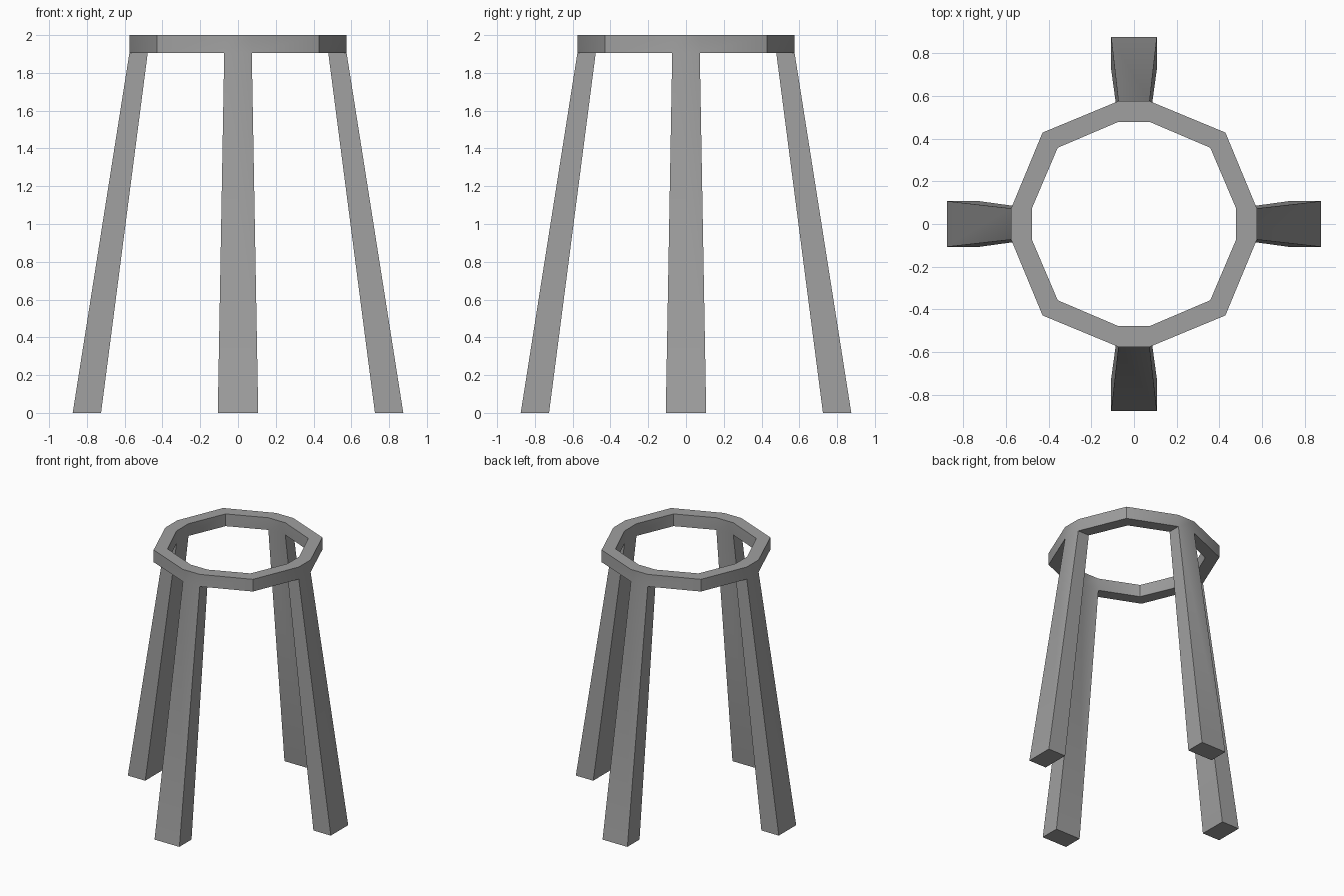
import bpy, bmesh, math
from mathutils import Matrix, Vector

cube = bpy.data.objects.get("Cube")
if cube:
    bpy.data.objects.remove(cube)

TOP, UNDER = 2.0, 1.905      # ring heights
OUTER, INNER = 0.575, 0.478  # ring radii at the flats
FLAT = 0.073                 # half width of the flats over the legs

grey = bpy.data.materials.new("grey")
grey.use_nodes = True
colour = (0.35, 0.35, 0.35, 1)
grey.diffuse_color = colour
grey.node_tree.nodes["Principled BSDF"].inputs["Base Color"].default_value = colour

bm = bmesh.new()


def outline(radius, corner, z):
    """Twelve-sided loop: a flat over each leg and a corner between legs."""
    quarter = [(radius, -FLAT), (radius, FLAT), (corner, corner)]
    return [bm.verts.new(Matrix.Rotation(q * math.pi / 2, 3, "Z") @ Vector((x, y, z)))
            for q in range(4) for x, y in quarter]


# Ring: four loops joined around its cross-section
loops = [outline(OUTER, 0.428, TOP), outline(INNER, 0.357, TOP),
         outline(INNER, 0.357, UNDER), outline(OUTER, 0.428, UNDER)]
leg_tops = []
for k in range(4):
    a, b = loops[k], loops[(k + 1) % 4]
    for i in range(12):
        j = (i + 1) % 12
        face = bm.faces.new((a[i], a[j], b[j], b[i]))
        if k == 2 and i % 3 == 0:
            leg_tops.append(face)

# Legs: extrude the underside flats down to splayed, wider feet
for q, face in enumerate(leg_tops):
    foot = bmesh.ops.extrude_discrete_faces(bm, faces=[face])["faces"][0]
    turn = Matrix.Rotation(q * math.pi / 2, 3, "Z")
    for v in foot.verts:
        local = turn.inverted() @ v.co
        x = 0.875 if local.x > (OUTER + INNER) / 2 else 0.725
        v.co = turn @ Vector((x, math.copysign(0.107, local.y), 0))

bmesh.ops.recalc_face_normals(bm, faces=bm.faces)
mesh = bpy.data.meshes.new("stool_frame")
bm.to_mesh(mesh)
bm.free()
mesh.materials.append(grey)
frame = bpy.data.objects.new("stool_frame", mesh)
bpy.context.collection.objects.link(frame)

# Soft shading across the shallow bends, sharp elsewhere
bpy.ops.object.select_all(action="DESELECT")
frame.select_set(True)
bpy.context.view_layer.objects.active = frame
bpy.ops.object.shade_smooth_by_angle(angle=math.radians(30))
